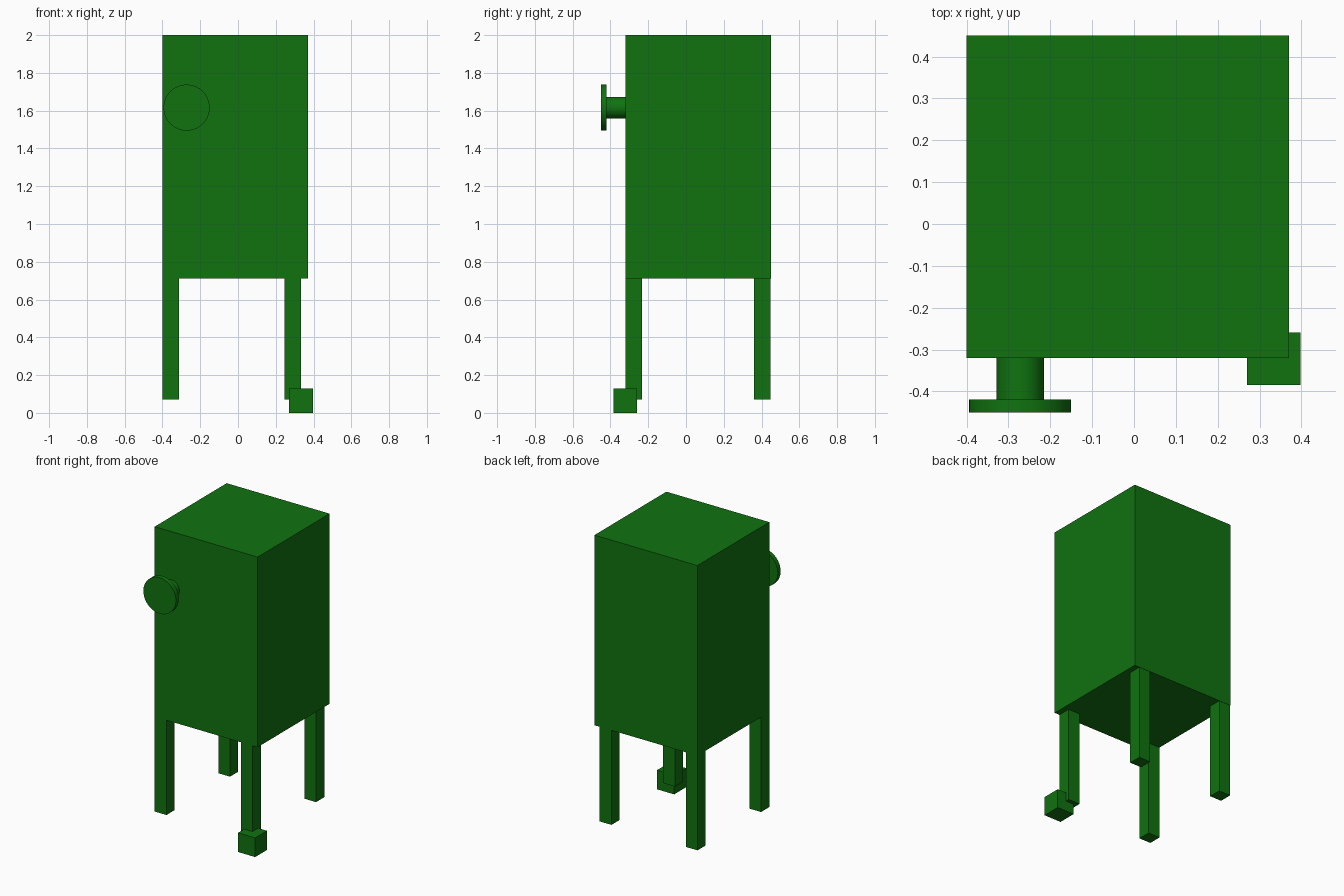
import bpy
from math import pi, radians

if "Cube" in bpy.data.objects:
    bpy.data.objects.remove(bpy.data.objects["Cube"])

green = bpy.data.materials.new("green")
green.diffuse_color = (0.005, 0.17, 0.005, 1)
green.use_nodes = True
green.node_tree.nodes["Principled BSDF"].inputs["Base Color"].default_value = green.diffuse_color


def box(name, lo, hi):
    size = [b - a for a, b in zip(lo, hi)]
    centre = [(a + b) / 2 for a, b in zip(lo, hi)]
    bpy.ops.mesh.primitive_cube_add(size=1, location=centre)
    ob = bpy.context.object
    ob.name = name
    ob.scale = size
    bpy.ops.object.transform_apply(location=False, rotation=False, scale=True)
    ob.data.materials.append(green)


def disc(name, radius, y0, y1):
    bpy.ops.mesh.primitive_cylinder_add(
        vertices=64, radius=radius, depth=y1 - y0,
        location=(-0.272, (y0 + y1) / 2, 1.616), rotation=(pi / 2, 0, 0))
    ob = bpy.context.object
    ob.name = name
    ob.data.materials.append(green)
    bpy.ops.object.shade_smooth_by_angle(angle=radians(30))


# Cabinet body
box("body", (-0.40, -0.32, 0.712), (0.371, 0.45, 2.0))

# Four legs
for side, x in (("left", -0.40), ("right", 0.245)):
    for end, y in (("front", -0.322), ("back", 0.36)):
        y = max(y, -0.32)
        box(f"{end}_{side}_leg", (x, y, 0.07), (x + 0.088, y + 0.09 - 0.002, 0.712))

# Block foot under the front right leg
box("foot_block", (0.27, -0.385, 0.0), (0.398, -0.259, 0.13))

# Knob on the front: stem and flat cap
disc("knob_stem", 0.057, -0.42, -0.32)
disc("knob_cap", 0.122, -0.45, -0.42)
